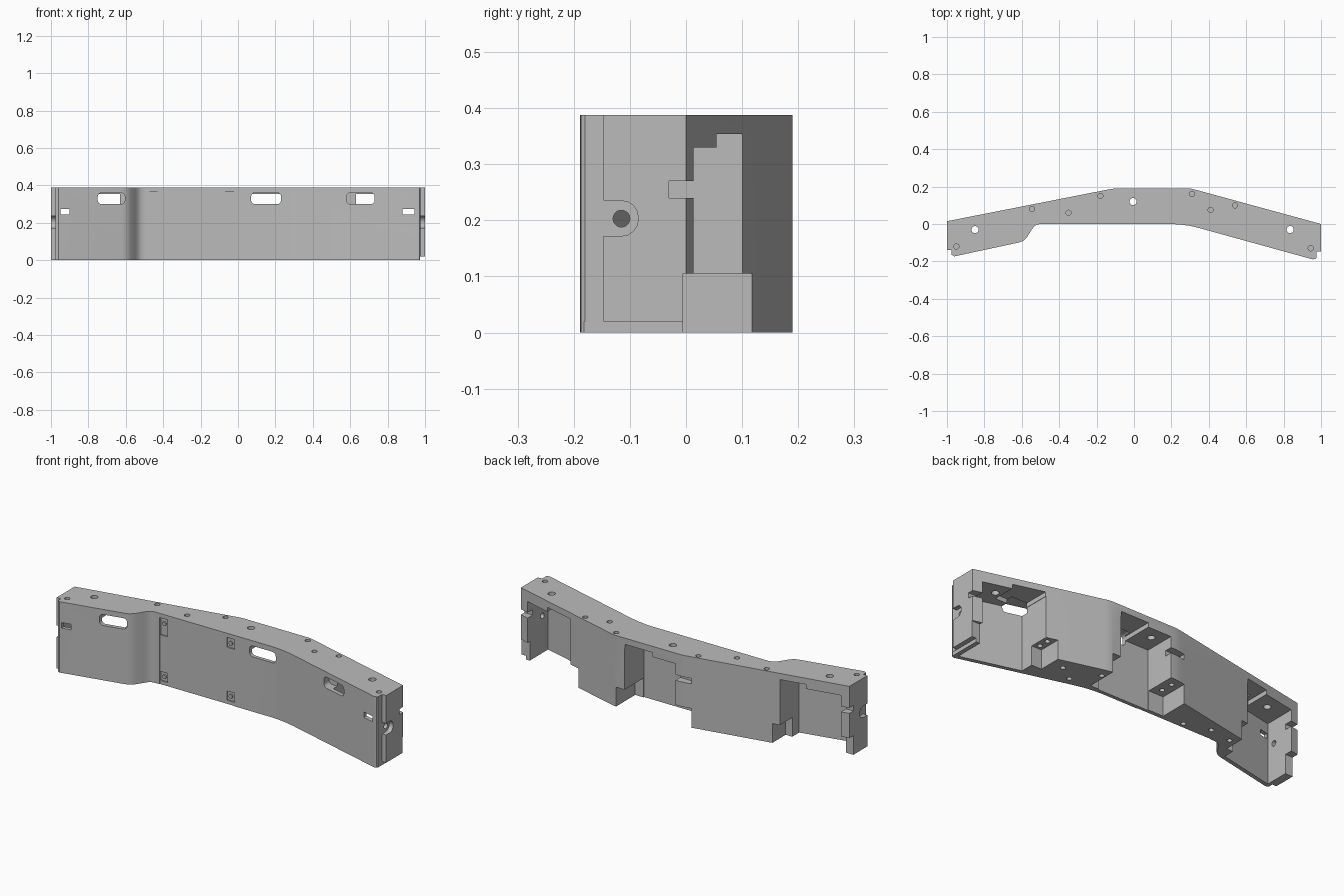
import bpy, bmesh
from math import sin, cos, pi, radians

cube = bpy.data.objects.get("Cube")
if cube:
    bpy.data.objects.remove(cube, do_unlink=True)

HEIGHT = 0.388
grey = bpy.data.materials.new("plain grey")
grey.use_nodes = True
grey.diffuse_color = (0.5, 0.5, 0.5, 1)
grey.node_tree.nodes["Principled BSDF"].inputs["Base Color"].default_value = (0.5, 0.5, 0.5, 1)


def prism(name, pts, lo, hi, axis="z"):
    """Extrude a 2D outline along one axis."""
    place = {"x": lambda a, b, t: (t, a, b),
             "y": lambda a, b, t: (a, t, b),
             "z": lambda a, b, t: (a, b, t)}[axis]
    bm = bmesh.new()
    low = [bm.verts.new(place(a, b, lo)) for a, b in pts]
    high = [bm.verts.new(place(a, b, hi)) for a, b in pts]
    bm.faces.new(low)
    bm.faces.new(high)
    n = len(pts)
    for i in range(n):
        j = (i + 1) % n
        bm.faces.new((low[i], low[j], high[j], high[i]))
    bmesh.ops.recalc_face_normals(bm, faces=bm.faces)
    mesh = bpy.data.meshes.new(name)
    bm.to_mesh(mesh)
    bm.free()
    mesh.materials.append(grey)
    obj = bpy.data.objects.new(name, mesh)
    bpy.context.collection.objects.link(obj)
    return obj


def rect(a0, a1, b0, b1):
    return [(a0, b0), (a1, b0), (a1, b1), (a0, b1)]


def circle(a, b, r, n=20):
    return [(a + r * cos(2 * pi * i / n), b + r * sin(2 * pi * i / n)) for i in range(n)]


def rounded(a0, a1, b0, b1, r, steps=4):
    pts = []
    corners = [(a1 - r, b1 - r), (a0 + r, b1 - r), (a0 + r, b0 + r), (a1 - r, b0 + r)]
    for k, (a, b) in enumerate(corners):
        for i in range(steps + 1):
            t = (k + i / steps) * pi / 2
            pts.append((a + r * cos(t), b + r * sin(t)))
    return pts


def cut(pts, lo, hi, axis="z"):
    """Subtract a prism from the housing."""
    tool = prism("cutter", pts, lo, hi, axis)
    tool.hide_render = True
    mod = housing.modifiers.new("cut", "BOOLEAN")
    mod.operation = "DIFFERENCE"
    mod.solver = "EXACT"
    mod.object = tool
    bpy.context.view_layer.objects.active = housing
    bpy.ops.object.modifier_apply(modifier=mod.name)
    bpy.data.objects.remove(tool, do_unlink=True)


# Bent housing, outlined from above
outline = [
    (-1, 0.015), (-1, -0.14), (-0.975, -0.14), (-0.975, -0.165), (-0.96, -0.173),
    (-0.62, -0.1), (-0.595, -0.092), (-0.575, -0.075), (-0.55, -0.035),
    (-0.535, -0.014), (-0.52, -0.004), (-0.5, 0),
    (0.2, 0), (0.25, -0.003), (0.3, -0.01), (0.35, -0.022),
    (0.955, -0.189), (0.97, -0.187), (0.975, -0.18), (0.975, -0.147), (1, -0.147),
    (1, 0), (0.33, 0.183), (0.3, 0.19), (-0.1, 0.19), (-0.13, 0.186)]
housing = prism("bent_housing", outline, 0, HEIGHT)

# Pockets open to the back and below: left x, right x, front y at each
for x0, x1, y0, y1 in [(0.63, 0.95, -0.076, -0.164),
                       (-0.07, 0.24, 0.02, 0.02),
                       (-0.955, -0.63, -0.15, -0.08)]:
    cut([(x0, y0), (x1, y1), (x1, 0.3), (x0, 0.3)], -0.1, 0.33)

# Raised ceilings behind the grip slots
for x0, x1, y in [(0.632, 0.8, -0.07), (0.07, 0.238, 0.022), (-0.77, -0.632, -0.075)]:
    cut(rect(x0, x1, y, 0.3), 0.2, 0.354)

# Wide low notches below the pockets
for x0, x1, y in [(0.57, 1.1, -0.005), (-0.16, 0.29, 0.025), (-1.1, -0.59, -0.02)]:
    cut(rect(x0, x1, y, 0.32), -0.12, 0.105)

# Rounded grip slots in the front wall
for x0, x1, y in [(-0.75, -0.605, -0.03), (0.07, 0.23, 0.06), (0.58, 0.73, -0.04)]:
    cut(rounded(x0, x1, 0.3, 0.36, 0.02), -0.3, y, "y")

# Cable openings in the front wall and cable notches in the back
for x0, x1 in [(0.88, 0.945), (-0.95, -0.9)]:
    cut(rect(x0, x1, 0.245, 0.275), -0.3, -0.08, "y")
for x0, x1, y in [(0.93, 1.1, -0.03), (-1.1, -0.94, -0.02), (-0.16, -0.05, 0.15)]:
    cut(rect(x0, x1, y, 0.3), 0.24, 0.27)

# End tongue recesses with a pin hole
for side, y in [(1, -0.115), (-1, -0.105)]:
    tongue = rounded(y - 0.1, y + 0.03, 0.172, 0.235, 0.03)
    cut(tongue, *sorted((side * 0.976, side * 1.1)), "x")
    cut(circle(y, 0.203, 0.015), *sorted((side * 0.93, side * 1.12)), "x")

# Raised bottom edge of one end
cut(rect(0.974, 1.15, -0.25, 0.05), -0.15, 0.02)

# Screw holes in the top
for x, y in [(-0.95, -0.12), (-0.545, 0.08), (-0.35, 0.06), (-0.18, 0.15),
             (0.31, 0.16), (0.41, 0.075), (0.54, 0.1), (0.945, -0.13)]:
    cut(circle(x, y, 0.014), HEIGHT - 0.02, 0.5)

# Through holes above the pockets
for x, y in [(-0.85, -0.03), (-0.005, 0.12), (0.835, -0.03)]:
    cut(circle(x, y, 0.019), 0.3, 0.5)

# Screw holes underneath
for x, y in [(0.41, 0.01), (0.31, 0.13), (0.5, 0.07), (-0.28, 0.03), (-0.42, 0.07), (-0.55, 0.05)]:
    cut(circle(x, y, 0.013), -0.1, 0.025)
for x, y in [(0.6, 0.02), (0.6, 0.075), (-0.115, 0.07), (-0.115, 0.14)]:
    cut(circle(x, y, 0.013), 0.05, 0.13)

# Shallow front panel with corner seats
cut(rect(-0.475, -0.02, -0.1, 0.365), -0.1, 0.003, "y")
for x0, x1, z0, z1 in [(-0.474, -0.43, 0.27, 0.364), (-0.474, -0.43, 0.02, 0.07),
                       (-0.07, -0.022, 0.31, 0.364), (-0.07, -0.022, 0.02, 0.07)]:
    cut(rect(x0, x1, z0, z1), -0.1, 0.01, "y")

# Panel screws
for x in (-0.45, -0.048):
    for z in (0.335, 0.045):
        prism("panel_screw", circle(x, z, 0.011), 0.003, 0.011, "y")

# Smooth the bends, keep the edges sharp
bpy.ops.object.select_all(action="DESELECT")
housing.select_set(True)
bpy.context.view_layer.objects.active = housing
bpy.ops.object.shade_smooth_by_angle(angle=radians(30))
